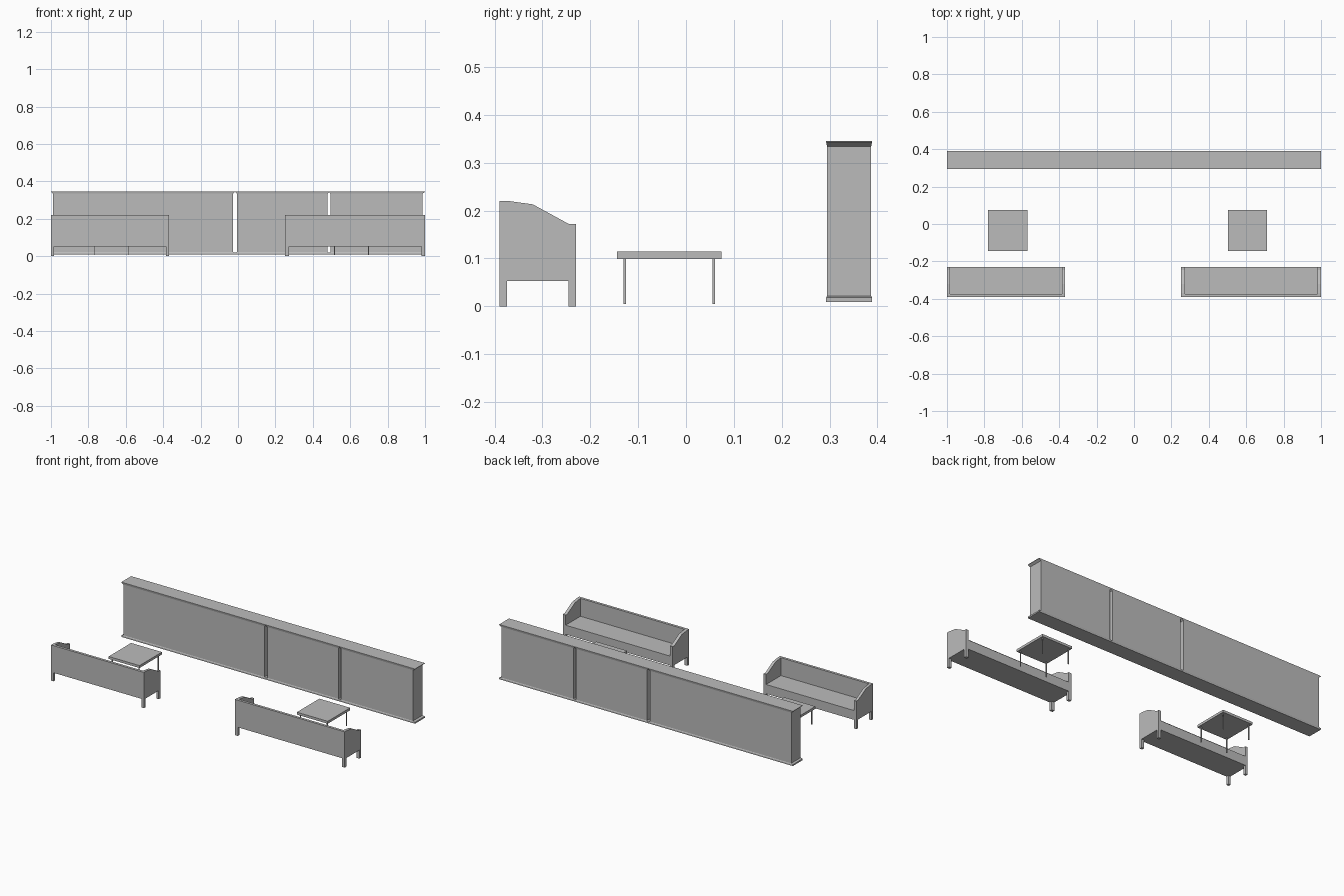
import bpy
import bmesh

default = bpy.data.objects.get("Cube")
if default:
    bpy.data.objects.remove(default, do_unlink=True)

grey = bpy.data.materials.new("plain grey")
grey.use_nodes = True
grey.diffuse_color = (0.5, 0.5, 0.5, 1)
grey.node_tree.nodes["Principled BSDF"].inputs["Base Color"].default_value = grey.diffuse_color


def finish(name, bm):
    bmesh.ops.recalc_face_normals(bm, faces=bm.faces)
    mesh = bpy.data.meshes.new(name)
    bm.to_mesh(mesh)
    bm.free()
    mesh.materials.append(grey)
    obj = bpy.data.objects.new(name, mesh)
    bpy.context.collection.objects.link(obj)
    return obj


def loft(name, layers):
    """Stack of rectangles, each given as (x0, x1, y0, y1, z)."""
    bm = bmesh.new()
    rings = [[bm.verts.new((x, y, z)) for x, y in ((x0, y0), (x1, y0), (x1, y1), (x0, y1))]
             for x0, x1, y0, y1, z in layers]
    for low, high in zip(rings, rings[1:]):
        for i in range(4):
            j = (i + 1) % 4
            bm.faces.new((low[i], low[j], high[j], high[i]))
    bm.faces.new(rings[0])
    bm.faces.new(rings[-1])
    return finish(name, bm)


def box(name, x0, x1, y0, y1, z0, z1):
    return loft(name, [(x0, x1, y0, y1, z0), (x0, x1, y0, y1, z1)])


def side_panel(name, x0, x1, outline):
    """Extrude a (y, z) outline along x."""
    bm = bmesh.new()
    face = bm.faces.new([bm.verts.new((x0, y, z)) for y, z in outline])
    extruded = bmesh.ops.extrude_face_region(bm, geom=[face])["geom"]
    verts = [v for v in extruded if isinstance(v, bmesh.types.BMVert)]
    bmesh.ops.translate(bm, verts=verts, vec=(x1 - x0, 0, 0))
    return finish(name, bm)


# Long cabinets: plinth, recessed body and flared crown, standing side by side
def cabinet(name, outer, inner):
    wide = (*outer, 0.293, 0.389)
    slim = (*inner, 0.295, 0.387)
    loft(name, [(*wide, 0.009), (*wide, 0.018), (*slim, 0.022),
                (*slim, 0.334), (*wide, 0.343), (*wide, 0.346)])


cabinet("wide_cabinet", (-1, -0.016), (-0.988, -0.026))
cabinet("middle_cabinet", (-0.016, 0.487), (-0.006, 0.479))
cabinet("end_cabinet", (0.487, 1), (0.495, 0.986))

# Sofas: the arm outline includes the front and rear legs
BACK, FRONT, LEG, UNDER = -0.39, -0.23, 0.016, 0.053
ARM = [(BACK, 0), (BACK + LEG, 0), (BACK + LEG, UNDER), (FRONT - LEG, UNDER),
       (FRONT - LEG, 0), (FRONT, 0), (FRONT, 0.172), (-0.245, 0.172),
       (-0.32, 0.213), (-0.37, 0.22), (BACK, 0.22)]


def sofa(name, x0, x1):
    arm = (x1 - x0) * 0.026
    side_panel(name + "_right_arm", x0, x0 + arm, ARM)
    side_panel(name + "_left_arm", x1 - arm, x1, ARM)
    box(name + "_backrest", x0 + arm, x1 - arm, BACK, BACK + LEG, UNDER, 0.22)
    box(name + "_seat", x0 + arm, x1 - arm, BACK + LEG, FRONT, UNDER, 0.11)


sofa("right_sofa", -1, -0.368)
sofa("left_sofa", 0.252, 1)


# Small tables with thin legs
def table(name, cx, cy=-0.035):
    box(name + "_top", cx - 0.105, cx + 0.105, cy - 0.109, cy + 0.109, 0.099, 0.114)
    for sx in (-1, 1):
        for sy in (-1, 1):
            x, y, r = cx + sx * 0.091, cy + sy * 0.093, 0.0025
            box(name + "_leg", x - r, x + r, y - r, y + r, 0.005, 0.099)


table("right_table", -0.675)
table("left_table", 0.607)
